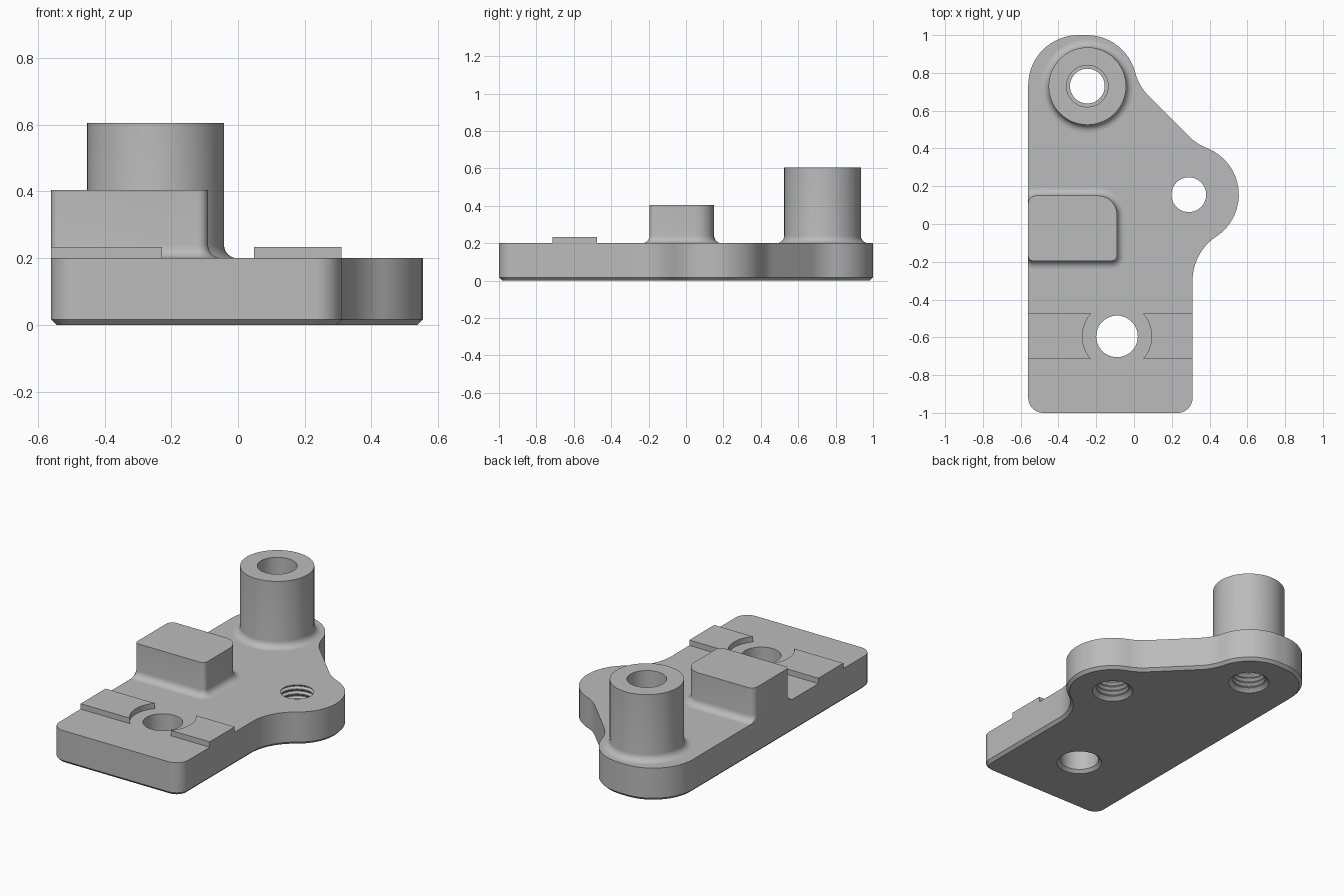
import bpy, bmesh
from math import sin, cos, pi, radians

cube = bpy.data.objects.get("Cube")
if cube:
    bpy.data.objects.remove(cube)

GREY = (0.5, 0.5, 0.5, 1)
metal = bpy.data.materials.new("plain grey")
metal.diffuse_color = GREY
metal.use_nodes = True
metal.node_tree.nodes["Principled BSDF"].inputs["Base Color"].default_value = GREY

PLATE_TOP, LEFT, RIGHT = 0.2, -0.56, 0.31
BOSS, LUG, FRONT = (-0.247, 0.73), (0.29, 0.155), (-0.09, -0.595)


def arc(cx, cy, r, a0, a1, n=16):
    """Points along an arc, angles in degrees."""
    angles = [radians(a0 + (a1 - a0) * i / n) for i in range(n + 1)]
    return [(cx + r * cos(a), cy + r * sin(a)) for a in angles]


def loft(name, rings, start=True, end=True):
    """Skin a stack of equal rings and optionally cap the ends."""
    bm = bmesh.new()
    rows = [[bm.verts.new(p) for p in ring] for ring in rings]
    n = len(rows[0])
    for a, b in zip(rows, rows[1:]):
        for i in range(n):
            j = (i + 1) % n
            bm.faces.new((a[i], a[j], b[j], b[i]))
    if start:
        bm.faces.new(rows[0][::-1])
    if end:
        bm.faces.new(rows[-1])
    bmesh.ops.remove_doubles(bm, verts=bm.verts, dist=1e-5)
    bmesh.ops.recalc_face_normals(bm, faces=bm.faces)
    mesh = bpy.data.meshes.new(name)
    bm.to_mesh(mesh)
    bm.free()
    mesh.materials.append(metal)
    obj = bpy.data.objects.new(name, mesh)
    bpy.context.collection.objects.link(obj)
    return obj


def lathe(name, centre, profile, capped=True):
    """Turn a (radius, height) profile around a vertical axis."""
    rings = [[(x, y, z) for x, y in arc(*centre, r, 0, 360, 64)[:-1]]
             for r, z in profile]
    return loft(name, rings, capped, capped)


def smooth(obj):
    bpy.ops.object.select_all(action="DESELECT")
    obj.select_set(True)
    bpy.context.view_layer.objects.active = obj
    bpy.ops.object.shade_smooth_by_angle(angle=radians(30))


def fillet(r, n=6):
    """(offset, height) pairs of a concave fillet, from the wall down."""
    return [(r - r * cos(a), r - r * sin(a))
            for a in [pi / 2 * i / n for i in range(n + 1)]]


# Plate outline: tangent arcs, sign +1 for convex and -1 for concave
OUTLINE = [
    (LEFT + 0.08, -0.92, 0.08, 180, 270, 1),
    (RIGHT - 0.08, -0.92, 0.08, 270, 360, 1),
    (0.59, -0.30, 0.28, 180, 123.4, -1),
    (*LUG, 0.265, -56.6, 68.7, 1),
    (0.488, 0.663, 0.28, 248.7, 225, -1),
    (0.277, 0.874, 0.28, 225, 194.8, -1),
    (-0.25, 0.735, 0.265, 14.8, 90, 1),
    (-0.295, 0.735, 0.265, 90, 180, 1),
]


def plate_ring(inset, z):
    return [(x, y, z) for cx, cy, r, a0, a1, s in OUTLINE
            for x, y in arc(cx, cy, r - s * inset, a0, a1)]


plate = loft("base_plate", [plate_ring(0.017, 0), plate_ring(0, 0.017),
                            plate_ring(0, PLATE_TOP)])

# Threaded and plain holes cut through the plate
PITCH = 0.03
thread = [(0.118, -0.002), (0.1, 0.016)]
for k in range(6):
    z = 0.02 + k * PITCH
    thread += [(0.092, z), (0.092, z + 0.006), (0.106, z + 0.015), (0.106, z + 0.018)]
thread += [(0.092, z + 0.027), (0.092, PLATE_TOP + 0.03)]
plain = [(0.13, -0.002), (0.11, 0.018), (0.11, PLATE_TOP + 0.03)]
for name, centre, profile in (("boss_hole", BOSS, thread), ("lug_hole", LUG, thread),
                              ("front_hole", FRONT, plain)):
    cutter = lathe(name + "_cutter", centre, profile)
    cutter.hide_render = True
    mod = plate.modifiers.new(name, "BOOLEAN")
    mod.operation, mod.solver, mod.object = "DIFFERENCE", "EXACT", cutter
    bpy.context.view_layer.objects.active = plate
    bpy.ops.object.modifier_apply(modifier=name)
    bpy.data.objects.remove(cutter)
smooth(plate)

# Tall hollow boss with a filleted foot
foot = [(0.205 + o, PLATE_TOP + h) for o, h in fillet(0.04)]
smooth(lathe("tall_boss", BOSS, [(0.11, PLATE_TOP), (0.11, 0.605), (0.205, 0.605)] + foot,
             False))


# Stop block, flush with the plate's left side, filleted on the others
def block_ring(offset, z):
    x0, x1, y0, y1 = LEFT, -0.09, -0.195, 0.15
    corners = [(x0, y0, 0.025, 180), (x1, y0, 0.03, 270),
               (x1, y1, 0.1, 0), (x0, y1, 0.04, 90)]
    ring = []
    for x, y, r, a in corners:
        cx = x + r if x == x0 else x - r
        cy = y + r if y == y0 else y - r
        ring += arc(cx, cy, r + offset, a, a + 90, 8)
    return [(max(x, LEFT), y, z) for x, y in ring]


rings = [block_ring(0, 0.405)] + [block_ring(o, PLATE_TOP + h) for o, h in fillet(0.04)]
smooth(loft("stop_block", rings, True, False))

# Two raised pads with a round relief around the front hole
for name, edge, mid in (("right_pad", LEFT, 180), ("left_pad", RIGHT, 0)):
    y0, y1 = -0.715, -0.475
    relief = arc(*FRONT, 0.183, mid - 41, mid + 41, 20)
    ends = (y0, y1) if mid == 0 else (y1, y0)
    relief[0], relief[-1] = (relief[0][0], ends[0]), (relief[-1][0], ends[1])
    shape = relief + [(edge, ends[1]), (edge, ends[0])]
    smooth(loft(name, [[(x, y, z) for x, y in shape] for z in (PLATE_TOP, 0.233)], False))
